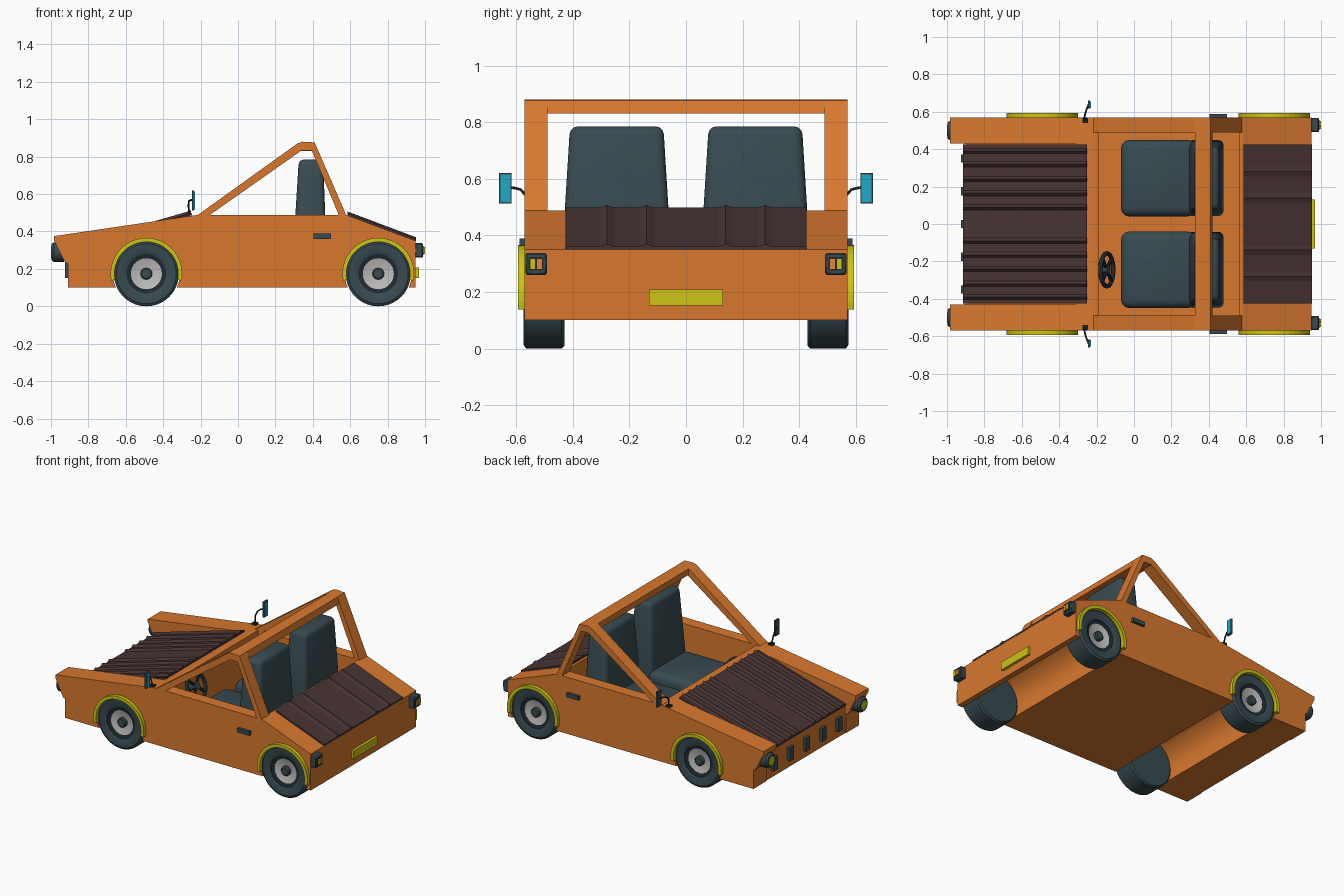
import bpy, bmesh, math
from mathutils import Vector, Matrix

if "Cube" in bpy.data.objects:
    bpy.data.objects.remove(bpy.data.objects["Cube"])


def mat(name, r, g, b):
    m = bpy.data.materials.new(name)
    m.diffuse_color = (r, g, b, 1)
    m.use_nodes = True
    m.node_tree.nodes["Principled BSDF"].inputs["Base Color"].default_value = m.diffuse_color
    return m


ORANGE = mat("orange paint", 0.69, 0.19, 0.028)
BROWN = mat("brown panel", 0.066, 0.034, 0.034)
SLATE = mat("slate rubber", 0.040, 0.070, 0.083)
DARK = mat("dark trim", 0.014, 0.024, 0.029)
YELLOW = mat("yellow trim", 0.62, 0.55, 0.008)
SILVER = mat("silver metal", 0.52, 0.50, 0.50)
CYAN = mat("cyan glass", 0.013, 0.40, 0.56)
AMBER = mat("amber lamp", 0.80, 0.24, 0.04)


def finish(bm, name, m, smooth=False):
    bmesh.ops.remove_doubles(bm, verts=bm.verts, dist=1e-5)
    bmesh.ops.recalc_face_normals(bm, faces=bm.faces)
    me = bpy.data.meshes.new(name)
    bm.to_mesh(me)
    bm.free()
    ob = bpy.data.objects.new(name, me)
    bpy.context.collection.objects.link(ob)
    me.materials.append(m)
    if smooth:
        activate(ob)
        bpy.ops.object.shade_smooth_by_angle(angle=math.radians(35))
    return ob


def activate(ob):
    bpy.ops.object.select_all(action='DESELECT')
    ob.select_set(True)
    bpy.context.view_layer.objects.active = ob


def loft(name, a, b, m):
    """Solid between two matching outlines."""
    bm = bmesh.new()
    va = [bm.verts.new(p) for p in a]
    vb = [bm.verts.new(p) for p in b]
    bm.faces.new(va)
    bm.faces.new(vb[::-1])
    n = len(a)
    for i in range(n):
        j = (i + 1) % n
        bm.faces.new((va[i], vb[i], vb[j], va[j]))
    return finish(bm, name, m)


def prism(name, pts, y0, y1, m):
    return loft(name, [(x, y0, z) for x, z in pts], [(x, y1, z) for x, z in pts], m)


def box(name, x0, x1, y0, y1, z0, z1, m):
    return prism(name, [(x0, z0), (x1, z0), (x1, z1), (x0, z1)], y0, y1, m)


def cyl(name, p0, p1, r0, r1, m, n=24):
    p0, p1 = Vector(p0), Vector(p1)
    d = p1 - p0
    bm = bmesh.new()
    M = Matrix.Translation((p0 + p1) / 2) @ d.to_track_quat('Z', 'Y').to_matrix().to_4x4()
    bmesh.ops.create_cone(bm, cap_ends=True, segments=n, radius1=r0, radius2=r1, depth=d.length, matrix=M)
    return finish(bm, name, m, True)


def lathe(name, cx, cz, s, prof, m, n=40):
    """Turn an (r, y) profile around the axle."""
    bm = bmesh.new()
    rings = [[bm.verts.new((cx + r * math.cos(k * math.tau / n), s * y, cz + r * math.sin(k * math.tau / n)))
              for k in range(n)] for r, y in prof]
    for a, b in zip(rings, rings[1:]):
        for k in range(n):
            bm.faces.new((a[k], a[(k + 1) % n], b[(k + 1) % n], b[k]))
    return finish(bm, name, m, True)


def bevel(ob, w, seg=3):
    activate(ob)
    mod = ob.modifiers.new("bevel", 'BEVEL')
    mod.width, mod.segments = w, seg
    bpy.ops.object.modifier_apply(modifier=mod.name)
    bpy.ops.object.shade_smooth_by_angle(angle=math.radians(40))


# Body shell: side profile, cut for hood recess, cabin and wheel wells
AXLES, AZ = (-0.49, 0.75), 0.174
body = prism("body", [(-0.91, 0.1), (0.95, 0.1), (0.95, 0.35), (0.58, 0.488), (-0.22, 0.488),
                      (-0.985, 0.375), (-0.985, 0.355), (-0.925, 0.235), (-0.91, 0.23)], -0.57, 0.57, ORANGE)
cutters = [prism("hood_cutter", [(-1.1, 0.05), (-0.905, 0.05), (-0.905, 0.30), (-0.25, 0.483),
                                 (-0.25, 0.7), (-1.1, 0.7)], -0.43, 0.43, ORANGE),
           box("cabin_cutter", -0.19, 0.565, -0.49, 0.49, 0.13, 0.7, ORANGE)]
for ax in AXLES:
    cutters.append(cyl("well_cutter", (ax, -0.7, AZ), (ax, 0.7, AZ), 0.179, 0.179, ORANGE, 40))
activate(body)
for c in cutters:
    mod = body.modifiers.new("cut", 'BOOLEAN')
    mod.operation, mod.solver, mod.object = 'DIFFERENCE', 'EXACT', c
    bpy.ops.object.modifier_apply(modifier=mod.name)
for c in cutters:
    bpy.data.objects.remove(c)


# Ribbed hood and rear deck panels
def ribbed(name, ribs, half, w, h, x0, z0, x1, z1, m):
    sec = [(-half, -0.012), (-half, 0)]
    for c in sorted([-r for r in ribs] + list(ribs)):
        sec += [(c - w, 0), (c, h), (c + w, 0)]
    sec += [(half, 0), (half, -0.012)]
    loft(name, [(x0, y, z0 + k) for y, k in sec], [(x1, y, z1 + k) for y, k in sec], m)


ribbed("hood", (0.09, 0.165, 0.24, 0.32, 0.39), 0.425, 0.014, 0.014, -0.915, 0.305, -0.25, 0.498, BROWN)
ribbed("rear_deck", (0.14, 0.28), 0.425, 0.025, 0.009, 0.585, 0.498, 0.952, 0.36, BROWN)

# Roll frame: side frames and the top bar
frame = [(-0.22, 0.485), (0.32, 0.872), (0.345, 0.88), (0.41, 0.876), (0.58, 0.485),
         (0.54, 0.485), (0.395, 0.832), (0.338, 0.832), (-0.155, 0.485)]
for s in (-1, 1):
    prism("side_frame", frame, s * 0.49, s * 0.57, ORANGE)
prism("top_bar", [(0.325, 0.83), (0.325, 0.872), (0.345, 0.88), (0.41, 0.876), (0.42, 0.83)], -0.49, 0.49, ORANGE)

# Wheels and arches
for ax in AXLES:
    for s in (-1, 1):
        lathe("tyre", ax, AZ, s, [(0.105, 0.55), (0.105, 0.568), (0.12, 0.575), (0.16, 0.575), (0.174, 0.565),
                                  (0.174, 0.44), (0.165, 0.43), (0, 0.43)], SLATE)
        lathe("rim_ring", ax, AZ, s, [(0.106, 0.562), (0.083, 0.556), (0.083, 0.54)], DARK)
        lathe("rim", ax, AZ, s, [(0.084, 0.556), (0.03, 0.54), (0, 0.54)], SILVER)
        lathe("hub", ax, AZ, s, [(0.032, 0.54), (0.032, 0.56), (0.025, 0.566), (0, 0.566)], SLATE, 12)
        arc = [math.radians(-11 + 202 * k / 24) for k in range(25)]
        pts = [(ax + 0.192 * math.cos(t), AZ + 0.192 * math.sin(t)) for t in arc]
        pts += [(ax + 0.170 * math.cos(t), AZ + 0.170 * math.sin(t)) for t in reversed(arc)]
        prism("wheel_arch", pts, s * 0.56, s * 0.594, YELLOW)

# Seats
for s in (-1, 1):
    y = s * 0.245
    cushion = box("seat_cushion", -0.07, 0.33, y - 0.205, y + 0.205, 0.13, 0.345, SLATE)
    bevel(cushion, 0.045)

    def outline(x0, x1, hw, z):
        return [(x0, y - hw, z), (x1, y - hw, z), (x1, y + hw, z), (x0, y + hw, z)]
    back = loft("seat_back", outline(0.285, 0.48, 0.205, 0.14), outline(0.325, 0.455, 0.165, 0.785), SLATE)
    bevel(back, 0.028)

# Steering wheel with spokes and column
hub = Vector((-0.145, -0.245, 0.40))
axis = Vector((0.92, 0, 0.39)).normalized()
bpy.ops.mesh.primitive_torus_add(major_radius=0.088, minor_radius=0.012, major_segments=32, minor_segments=10,
                                 location=hub, rotation=axis.to_track_quat('Z', 'Y').to_euler())
wheel = bpy.context.object
wheel.name = "steering_wheel"
wheel.data.materials.append(DARK)
bpy.ops.object.shade_smooth()
up = axis.cross(Vector((0, 1, 0))).normalized()
for k in range(4):
    t = k * math.pi / 2 + math.pi / 4
    cyl("steering_spoke", hub, hub + (up * math.sin(t) + Vector((0, 1, 0)) * math.cos(t)) * 0.088, 0.01, 0.01, DARK, 8)
cyl("steering_column", hub + axis * 0.012, hub - axis * 0.09, 0.025, 0.02, SLATE, 16)

# Wing mirrors, door handles and lamps on both sides
for s in (-1, 1):
    cu = bpy.data.curves.new("mirror_arm", 'CURVE')
    cu.dimensions, cu.bevel_depth, cu.bevel_resolution = '3D', 0.005, 2
    sp = cu.splines.new('POLY')
    path = [(-0.26, 0.555, 0.49), (-0.265, 0.565, 0.54), (-0.262, 0.585, 0.562), (-0.255, 0.61, 0.568),
            (-0.242, 0.64, 0.568)]
    sp.points.add(len(path) - 1)
    for p, (px, py, pz) in zip(sp.points, path):
        p.co = (px, s * py, pz, 1)
    arm = bpy.data.objects.new("mirror_arm", cu)
    bpy.context.collection.objects.link(arm)
    cu.materials.append(DARK)
    activate(arm)
    bpy.ops.object.convert(target='MESH')
    box("mirror_foot", -0.275, -0.245, s * 0.54, s * 0.57, 0.485, 0.497, DARK)
    box("mirror_case", -0.246, -0.234, s * 0.617, s * 0.66, 0.513, 0.62, SLATE)
    box("mirror_glass", -0.235, -0.231, s * 0.621, s * 0.656, 0.518, 0.615, CYAN)
    box("door_handle", 0.405, 0.497, s * 0.565, s * 0.588, 0.36, 0.388, SLATE)
    y = s * 0.5
    cyl("headlight_case", (-0.93, y, 0.29), (-0.985, y, 0.29), 0.052, 0.052, SLATE)
    cyl("headlight_rim", (-0.985, y, 0.29), (-0.998, y, 0.29), 0.052, 0.042, SLATE)
    cyl("headlight_lens", (-0.99, y, 0.29), (-1.0, y, 0.29), 0.033, 0.03, YELLOW)
    tail = box("tail_light", 0.945, 0.99, s * 0.492, s * 0.568, 0.26, 0.338, SLATE)
    bevel(tail, 0.006, 1)
    box("tail_bezel", 0.985, 0.993, s * 0.503, s * 0.557, 0.275, 0.323, DARK)
    box("tail_lamp_outer", 0.99, 0.999, s * 0.532, s * 0.552, 0.28, 0.318, YELLOW)
    box("tail_lamp_inner", 0.99, 0.999, s * 0.508, s * 0.528, 0.28, 0.318, AMBER)

# Grille slots and rear plate
for k in range(-2, 3):
    box("grille_slot", -0.926, -0.9, k * 0.175 - 0.022, k * 0.175 + 0.022, 0.15, 0.24, SLATE)
box("rear_plate", 0.945, 0.968, -0.13, 0.13, 0.152, 0.208, YELLOW)
